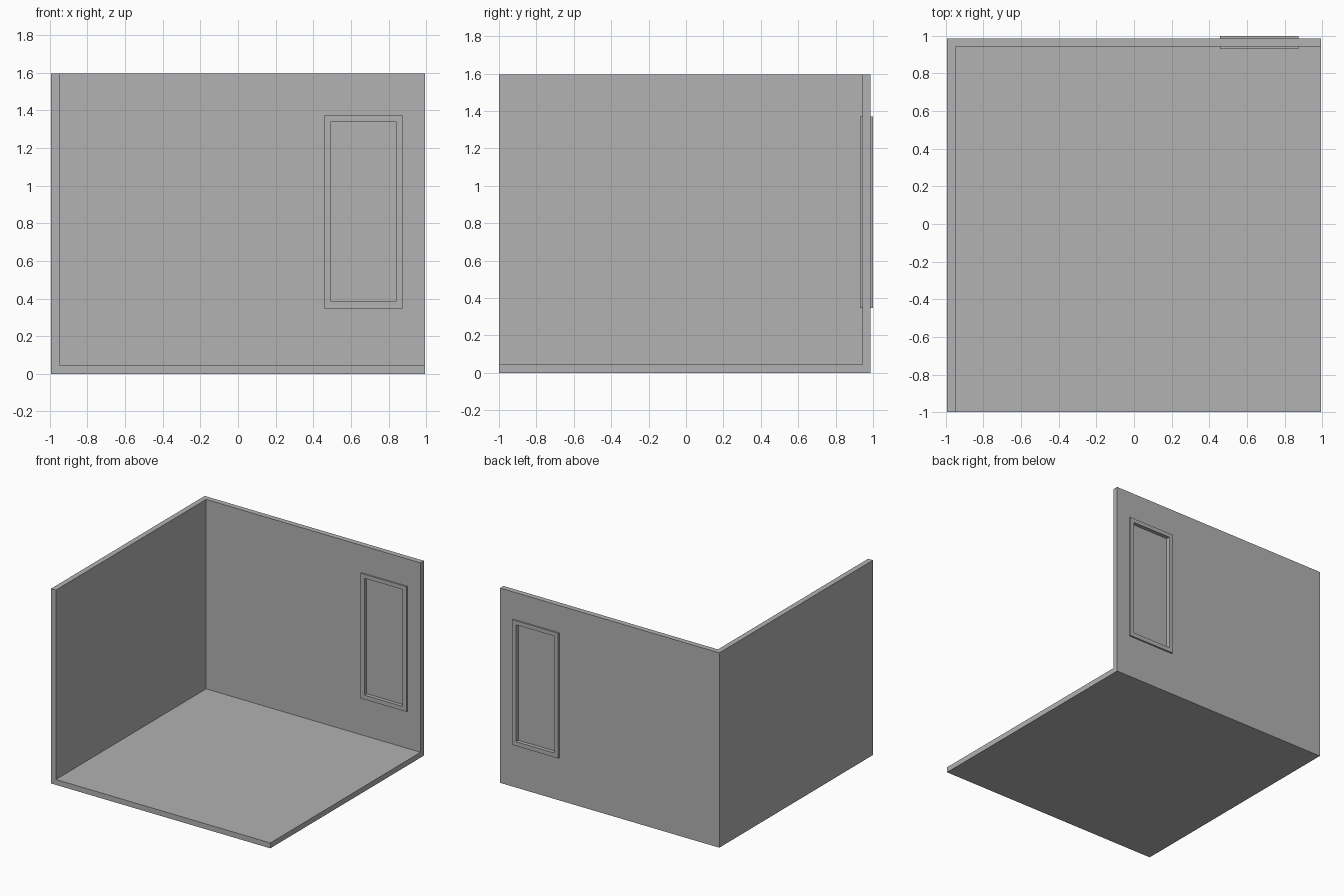
import bpy

if "Cube" in bpy.data.objects:
    bpy.data.objects.remove(bpy.data.objects["Cube"], do_unlink=True)

# Single flat colour
GREY = (0.445, 0.445, 0.445, 1.0)
grey = bpy.data.materials.new("plain_grey")
grey.use_nodes = True
grey.diffuse_color = GREY
for node in grey.node_tree.nodes:
    if node.type == "BSDF_PRINCIPLED":
        node.inputs["Base Color"].default_value = GREY


def box(name, x, y, z):
    """Box spanning the given (low, high) range on each axis."""
    spans = (x, y, z)
    bpy.ops.mesh.primitive_cube_add(size=1, location=[(a + b) / 2 for a, b in spans])
    obj = bpy.context.object
    obj.name = name
    obj.scale = [b - a for a, b in spans]
    bpy.ops.object.transform_apply(location=True, rotation=False, scale=True)
    obj.data.materials.append(grey)
    return obj


def cut(target, x, y, z):
    """Subtract a box from the target and discard the cutter."""
    cutter = box("cutter", x, y, z)
    cutter.hide_render = True
    mod = target.modifiers.new("cut", "BOOLEAN")
    mod.operation = "DIFFERENCE"
    mod.solver = "EXACT"
    mod.object = cutter
    bpy.context.view_layer.objects.active = target
    bpy.ops.object.modifier_apply(modifier=mod.name)
    bpy.data.objects.remove(cutter, do_unlink=True)


def grow(span, amount):
    return (span[0] - amount, span[1] + amount)


HALF_X = 0.993
HEIGHT = 1.595
THICK = 0.044
FRONT, BACK = -1.0, 0.987
INNER_Y = BACK - THICK
MID_Y = BACK - THICK / 2

# Window ranges: clear opening and outer frame
OPEN_X, OPEN_Z = (0.493, 0.84), (0.383, 1.34)
FRAME_X, FRAME_Z = (0.457, 0.874), (0.348, 1.372)
FRAME_Y = (0.931, 1.0)

# Floor with two joined walls: a block hollowed out from its open corner
room = box("room_shell", (-HALF_X, HALF_X), (FRONT, BACK), (0, HEIGHT))
cut(room, (-HALF_X + THICK, 2), (-2, INNER_Y), (THICK, 2))

# Window hole in the back wall, its edge hidden inside the frame
cut(room, grow(OPEN_X, 0.015), (0.9, 1.1), grow(OPEN_Z, 0.015))

# Window frame, standing proud of the wall on both sides
frame = box("window_frame", FRAME_X, FRAME_Y, FRAME_Z)
cut(frame, OPEN_X, (0.9, 1.1), OPEN_Z)

# Thin pane set in the middle of the frame
box("window_pane", grow(OPEN_X, 0.005), (MID_Y - 0.004, MID_Y + 0.004), grow(OPEN_Z, 0.005))
